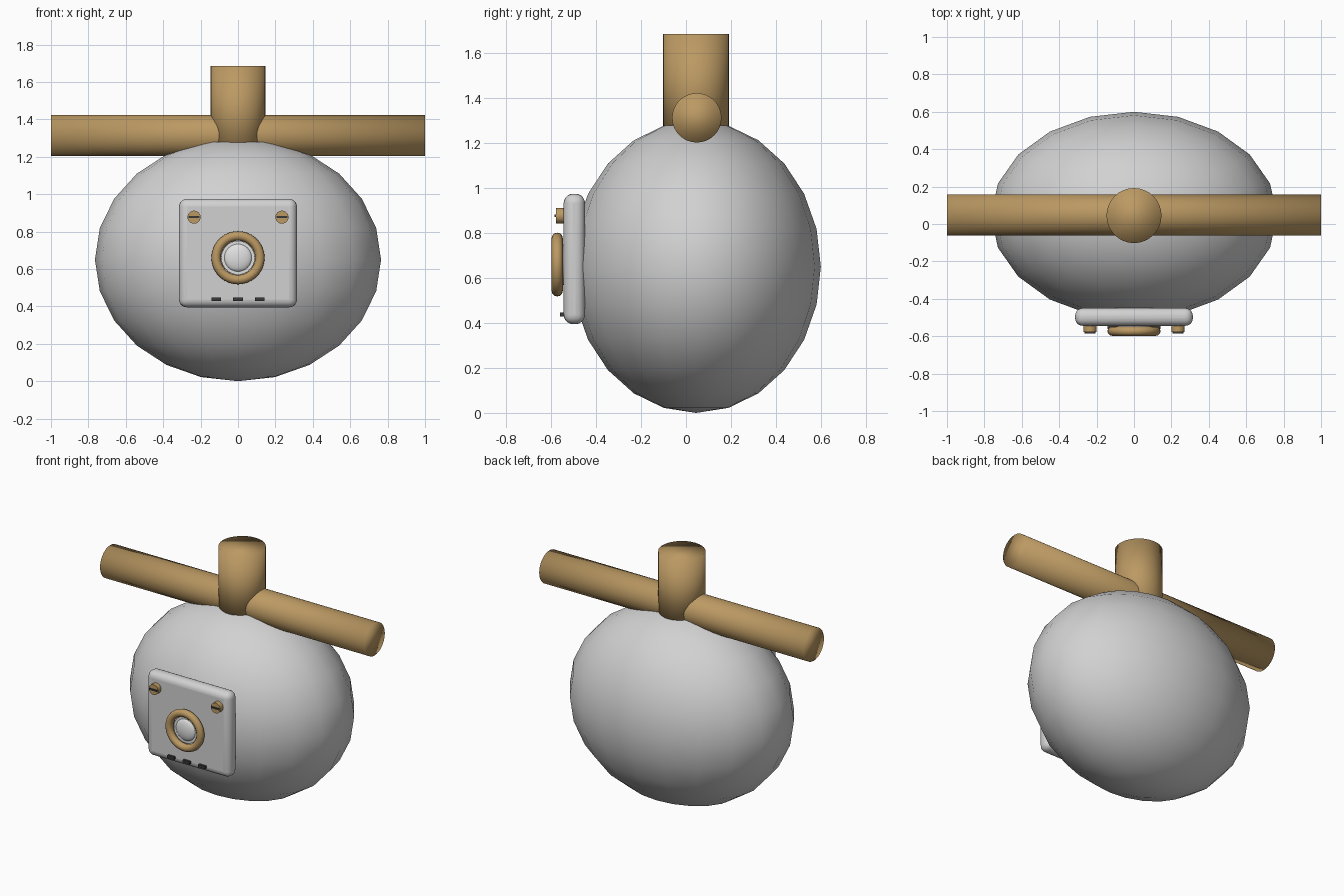
import bpy, math

if "Cube" in bpy.data.objects:
    bpy.data.objects.remove(bpy.data.objects["Cube"])

def material(name, rgb):
    m = bpy.data.materials.new(name)
    m.diffuse_color = (*rgb, 1)
    m.use_nodes = True
    m.node_tree.nodes["Principled BSDF"].inputs["Base Color"].default_value = m.diffuse_color
    return m

GREY = material("light grey", (0.64, 0.64, 0.64))
GOLD = material("brass", (0.50, 0.32, 0.125))
WHITE = material("pale grey", (0.75, 0.75, 0.75))
DARK = material("dark grey", (0.04, 0.04, 0.04))
CY = 0.045                      # depth of the body centre
FRONT = (math.pi / 2, 0, 0)     # turns a z axis to face the front

def finish(name, mat, scale=None, sharp=False):
    o = bpy.context.object
    o.name = name
    if scale:
        o.scale = scale
        bpy.ops.object.transform_apply(location=False, rotation=False, scale=True)
    o.data.materials.append(mat)
    if sharp:
        bpy.ops.object.shade_smooth_by_angle(angle=math.radians(35))
    else:
        bpy.ops.object.shade_smooth()
    return o

def cylinder(name, mat, loc, r, depth, rot=(0, 0, 0), sides=32, sharp=False):
    bpy.ops.mesh.primitive_cylinder_add(vertices=sides, radius=r, depth=depth,
                                        location=loc, rotation=rot)
    return finish(name, mat, sharp=sharp)

def box(name, mat, loc, size, bevel=0):
    bpy.ops.mesh.primitive_cube_add(size=1, location=loc)
    o = finish(name, mat, size, sharp=True)
    if bevel:
        b = o.modifiers.new("round edges", 'BEVEL')
        b.width, b.segments = bevel, 5
        bpy.ops.object.modifier_apply(modifier=b.name)
        bpy.ops.object.shade_smooth_by_angle(angle=math.radians(35))
    return o

# Squashed round body
bpy.ops.mesh.primitive_uv_sphere_add(segments=20, ring_count=12, radius=1, location=(0, CY, 0.65))
finish("body", GREY, (0.765, 0.555, 0.65))

# Cross bar and upright post
cylinder("cross_bar", GOLD, (0, CY + 0.003, 1.313), 0.11, 2.0, (0, math.pi / 2, 0))
cylinder("post", GOLD, (0, CY, 1.4425), 0.147, 0.485)

# Front plate
box("front_plate", GREY, (0, -0.497, 0.685), (0.63, 0.095, 0.58), 0.042)

# Dial: brass ring, pale disc and domed button
bpy.ops.mesh.primitive_torus_add(major_radius=0.117, minor_radius=0.025, major_segments=36,
                                 minor_segments=12, location=(0, -0.573, 0.66), rotation=FRONT)
finish("dial_ring", GOLD)
cylinder("dial_disc", WHITE, (0, -0.550, 0.66), 0.09, 0.03, FRONT, sharp=True)
bpy.ops.mesh.primitive_uv_sphere_add(segments=24, ring_count=12, radius=1, location=(0, -0.56, 0.66))
finish("dial_button", WHITE, (0.075, 0.025, 0.075))

# Slotted screws
for side, x in (("left", -0.235), ("right", 0.235)):
    cylinder(side + "_screw", GOLD, (x, -0.558, 0.877), 0.035, 0.04, FRONT, 24, True)
    box(side + "_screw_slot", DARK, (x, -0.580, 0.877), (0.058, 0.009, 0.011))

# Row of small vents
for i in (-1, 0, 1):
    box("vent_%d" % (i + 2), DARK, (i * 0.117, -0.552, 0.438), (0.052, 0.018, 0.018))
